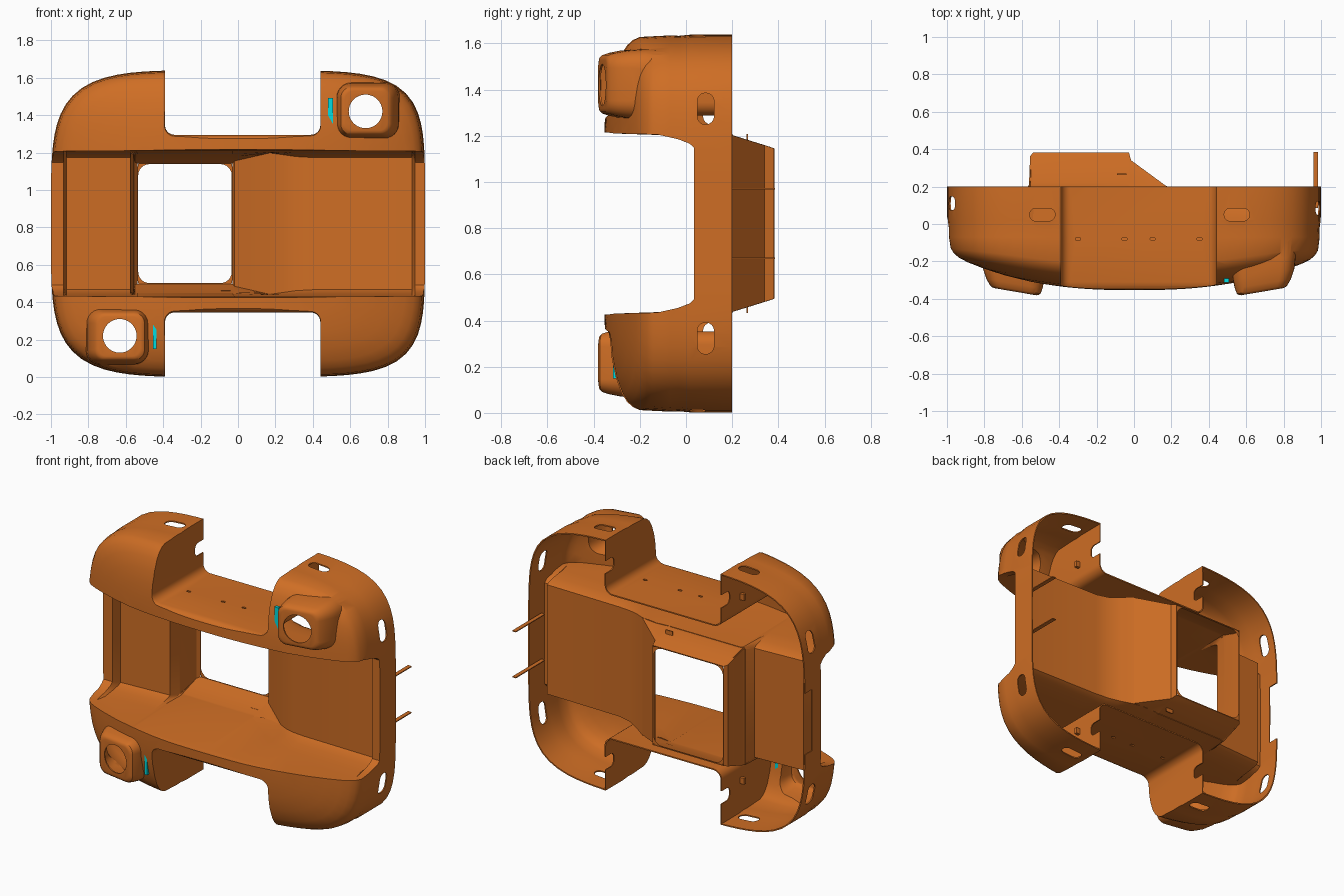
import bpy, bmesh
from math import pi, cos, sin, radians
from mathutils import Vector

if "Cube" in bpy.data.objects:
    bpy.data.objects.remove(bpy.data.objects["Cube"])

CX, CZ = 0.025, 0.82          # half-turn centre shared by the notches and lamps


def material(name, rgb):
    m = bpy.data.materials.new(name)
    m.diffuse_color = (*rgb, 1)
    m.use_nodes = True
    m.node_tree.nodes["Principled BSDF"].inputs["Base Color"].default_value = m.diffuse_color
    return m


ORANGE = material("orange_paint", (0.62, 0.155, 0.018))
CYAN = material("cyan_lens", (0.0, 0.72, 0.75))


def loft(name, loops, cap=True):
    bm = bmesh.new()
    rings = [[bm.verts.new(p) for p in loop] for loop in loops]
    n = len(rings[0])
    for a, b in zip(rings, rings[1:]):
        for i in range(n):
            j = (i + 1) % n
            bm.faces.new((a[i], a[j], b[j], b[i]))
    if cap:
        bm.faces.new(rings[0])
        bm.faces.new(rings[-1])
    bmesh.ops.recalc_face_normals(bm, faces=bm.faces)
    me = bpy.data.meshes.new(name)
    bm.to_mesh(me)
    bm.free()
    ob = bpy.data.objects.new(name, me)
    bpy.context.collection.objects.link(ob)
    return ob


def rrect(ca, cb, ha, hb, r, n=6):
    pts = []
    for k, (sa, sb) in enumerate(((1, 1), (-1, 1), (-1, -1), (1, -1))):
        for i in range(n + 1):
            t = pi / 2 * (k + i / n)
            pts.append((ca + sa * (ha - r) + r * cos(t), cb + sb * (hb - r) + r * sin(t)))
    return pts


def prism(name, pts, axis, t0, t1):
    put = {'x': lambda a, b, t: (t, a, b), 'y': lambda a, b, t: (a, t, b),
           'z': lambda a, b, t: (a, b, t)}[axis]
    return loft(name, [[put(a, b, t) for a, b in pts] for t in (t0, t1)])


def box(name, c, s):
    return prism(name, [(c[0] + i * s[0] / 2, c[1] + j * s[1] / 2)
                        for i, j in ((-1, -1), (1, -1), (1, 1), (-1, 1))],
                 'z', c[2] - s[2] / 2, c[2] + s[2] / 2)


def apply_mods(ob):
    bpy.context.view_layer.objects.active = ob
    for m in list(ob.modifiers):
        bpy.ops.object.modifier_apply(modifier=m.name)


def boolean(ob, other, op='DIFFERENCE', keep=False):
    m = ob.modifiers.new("bool", 'BOOLEAN')
    m.operation, m.solver, m.object = op, 'EXACT', other
    apply_mods(ob)
    if not keep:
        bpy.data.objects.remove(other)


def edit(ob, fn):
    bm = bmesh.new()
    bm.from_mesh(ob.data)
    fn(bm)
    bm.to_mesh(ob.data)
    bm.free()


def finish(ob, mat):
    ob.data.materials.clear()
    ob.data.materials.append(mat)
    bpy.ops.object.select_all(action='DESELECT')
    ob.select_set(True)
    bpy.context.view_layer.objects.active = ob
    bpy.ops.object.shade_smooth_by_angle(angle=radians(30))


def thicken(ob, t, offset):
    m = ob.modifiers.new("thickness", 'SOLIDIFY')
    m.thickness, m.offset = t, offset
    apply_mods(ob)


# Crowned outer form: squircle outline (squarer on the right), domed towards the front
def front_y(x, z):
    return -0.355 + (0.185 if x > 0 else 0.2) * abs(x) ** 2.5 + 0.11 * abs((z - CZ) / 0.82) ** 6


def outline(s, y=None, lift=0.0, n=112):
    pts = []
    for i in range(n):
        t = 2 * pi * (i + 0.5) / n
        e = 4.9 + 0.4 * cos(t)
        r = s / (abs(cos(t)) ** e + abs(sin(t)) ** e) ** (1 / e)
        x, z = r * cos(t), CZ + 0.82 * r * sin(t)
        pts.append((x, front_y(x, z) + lift if y is None else y, z))
    return pts


loops = [outline(s, y) for y, s in ((0.2, 1), (0.02, 1), (-0.03, 0.994), (-0.07, 0.996))]
loops += [outline(s, None, l) for s, l in (
    (0.988, 0.035), (0.972, 0.015), (0.945, 0.004), (0.9, 0), (0.82, 0), (0.72, 0),
    (0.6, 0), (0.48, 0), (0.35, 0), (0.2, 0), (0.05, 0))]
body = loft("body_shell", loops)

# Lamp pods, upper right and lower left
for sgn in (1, -1):
    cx, cz = CX + sgn * 0.66, CZ + sgn * 0.603
    rings = []
    for y, hx, hz, r, out in ((-0.1, 0.165, 0.15, 0.08, 0.01), (-0.2, 0.17, 0.152, 0.08, 0.01),
                              (-0.27, 0.164, 0.146, 0.075, 0.008), (-0.32, 0.15, 0.136, 0.065, 0.004),
                              (-0.35, 0.135, 0.126, 0.055, 0), (-0.359, 0.124, 0.117, 0.05, 0),
                              (-0.362, 0.112, 0.106, 0.045, 0)):
        rings.append([(x, y + 0.17 * sgn * (x - cx), z)
                      for x, z in rrect(cx + sgn * out, cz, hx, hz, r)])
    boolean(body, loft("pod", rings), 'UNION')

# Top and bottom notches, with a softened front lip
for sgn in (1, -1):
    boolean(body, loft("notch", [
        [(x, y, z) for x, z in rrect(CX, CZ + sgn * 0.775, 0.415 + o, 0.3 + o, 0.05 + o)]
        for y, o in ((-0.7, 0.022), (-0.352, 0.022), (-0.343, 0.011), (-0.33, 0.004), (-0.31, 0), (0.5, 0))]))


# Horizontal channel with the deep tub around the window
def wall(y):
    return 0.39 - 0.012 * (y + 0.31) / 0.51 if y < 0.2 else 0.378 - 0.056 * (y - 0.2) / 0.18


# floor profile: x, y, size of the fillet where the floor meets the walls
floor = ((-1.1, 0.035, 1), (-0.932, 0.035, 1), (-0.918, 0.1, 0.5), (-0.575, 0.12, 0.5),
         (-0.56, 0.21, 0), (-0.552, 0.36, 0), (-0.537, 0.38, 0), (-0.03, 0.38, 0),
         (-0.018, 0.338, 0), (0.17, 0.2, 0), (0.24, 0.155, 0.2), (0.31, 0.122, 0.4),
         (0.4, 0.105, 0.5), (0.93, 0.095, 0.5), (0.945, 0.035, 1), (1.1, 0.035, 1))
sections = []
for x, yf, fil in floor:
    half = [(-0.6, 0.395), (-0.345, 0.395), (-0.33, 0.393), (-0.31, 0.39)]
    half += [(yf - d, wall(yf - d) - e * fil)
             for d, e in ((0.16, 0), (0.07, 0.018), (0.02, 0.036), (0, 0.054))]
    sections.append([(x, y, CZ + k) for y, k in half] + [(x, y, CZ - k) for y, k in reversed(half)])
tub = loft("rear_housing", sections)
boolean(body, tub, keep=True)


# Open the back, then give the shell its wall thickness
def open_back(bm):
    bmesh.ops.delete(bm, geom=[f for f in bm.faces if all(v.co.y > 0.1995 for v in f.verts)],
                     context='FACES')
    bmesh.ops.remove_doubles(bm, verts=bm.verts, dist=0.0003)


edit(body, open_back)
thicken(body, 0.008, -1)


# Part of the tub standing out behind the shell, open at the window
def keep_rear(bm):
    bmesh.ops.bisect_plane(bm, geom=bm.verts[:] + bm.edges[:] + bm.faces[:], dist=1e-5,
                           plane_co=Vector((0, 0.1995, 0)), plane_no=Vector((0, 1, 0)), clear_inner=True)
    bmesh.ops.delete(bm, geom=[f for f in bm.faces if all(v.co.y > 0.3795 for v in f.verts)],
                     context='FACES')


edit(tub, keep_rear)
thicken(tub, 0.005, 1)
finish(tub, ORANGE)

# Rounded window rim
inner = rrect(0, 0, 0.25, 0.318, 0.06)
outer = []
for a, b in inner:
    k = max(abs(a) / 0.2535, abs(b) / 0.322)
    outer.append((a / k, b / k))
rim = loft("window_rim", [[(a - 0.2835, 0.38, b + CZ) for a, b in lp] for lp in (outer, inner)], cap=False)
finish(rim, ORANGE)

# Openings through the shell wall
cuts = []
for sgn in (1, -1):
    zc = CZ + sgn * 0.82
    for x in (-0.49, 0.55):                                  # top and bottom slots
        cuts.append(prism("cut", rrect(x, 0.05, 0.068, 0.034, 0.033), 'z', zc - 0.09, zc + 0.09))
    for side, y in ((1, 0.085), (-1, 0.11)):                 # side slots
        cuts.append(prism("cut", rrect(y, CZ + sgn * 0.497, 0.036, 0.068, 0.035), 'x',
                          side * 0.85, side * 1.1))
    for x in (CX - 0.415, CX + 0.415):                       # hooks in the notch walls
        cuts.append(prism("cut", rrect(0.19, CZ + sgn * 0.64, 0.075, 0.042, 0.03), 'x', x - 0.03, x + 0.03))
    for x in (-0.3, -0.05, 0.1, 0.35):                       # bolt holes
        zf = CZ + sgn * 0.475
        cuts.append(prism("cut", rrect(x, -0.08, 0.014, 0.008, 0.0078, 3), 'z', zf - 0.02, zf + 0.02))
    cuts.append(prism("cut", [(CX + sgn * 0.657 + 0.09 * cos(i * pi / 20), CZ + sgn * 0.6 + 0.09 * sin(i * pi / 20))
                              for i in range(40)], 'y', -0.5, -0.02))
cuts.append(box("cut", (-1.02, 0.22, CZ), (0.13, 0.18, 0.4)))  # left wall cut-out
for c in cuts:
    boolean(body, c)
finish(body, ORANGE)

for sgn in (1, -1):
    # Rear pins on the right edge
    finish(box("rear_pin", (0.972, 0.235, CZ + sgn * 0.15), (0.026, 0.3, 0.006)), ORANGE)
    # Small clips on the rear housing and inside the notch walls
    finish(box("housing_clip", (-0.065, 0.265, CZ + sgn * 0.373), (0.05, 0.008, 0.03)), ORANGE)
    for side in (1, -1):
        finish(box("wall_clip", (CX + side * 0.437, 0.0, CZ + sgn * 0.6), (0.03, 0.02, 0.04)), ORANGE)
    # Cyan marker lens beside each lamp
    x, z = CX + sgn * 0.47, CZ + sgn * 0.603
    lens = box("marker_lens", (x, front_y(x, z) + 0.004, z), (0.028 if sgn > 0 else 0.02, 0.02, 0.136))
    lens.data.materials.append(CYAN)
